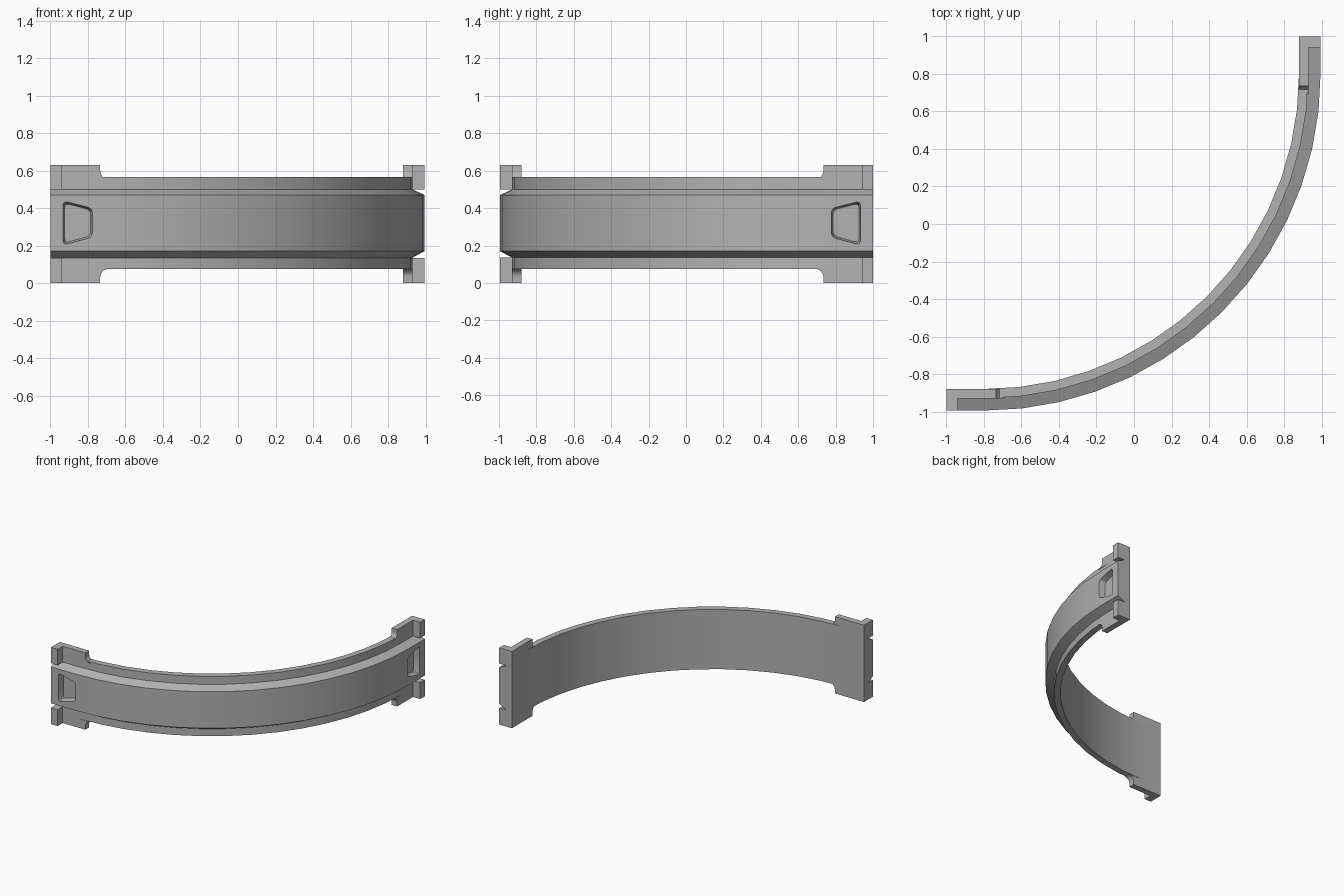
import bpy, bmesh, math
from mathutils import Vector

cube = bpy.data.objects.get("Cube")
if cube:
    bpy.data.objects.remove(cube, do_unlink=True)

grey = bpy.data.materials.new("plain grey")
grey.use_nodes = True
grey.diffuse_color = (0.45, 0.45, 0.45, 1)
grey.node_tree.nodes["Principled BSDF"].inputs["Base Color"].default_value = (0.45, 0.45, 0.45, 1)

R_IN, R_WALL, R_OUT = 1.68, 1.73, 1.795   # radii from the arc centre
C = 0.8                                   # arc centre is (-C, C)
Z_LOW, Z_HIGH, HEIGHT = 0.075, 0.565, 0.63
SEGMENTS = 14


def swap(p):
    """Mirror a point across the diagonal, from the right end to the left end."""
    return Vector((-p[1], -p[0], p[2]))


def loft(name, rings, mirrored=False, bevel=0):
    """Skin a row of equal closed rings and cap both ends."""
    bm = bmesh.new()
    rows = [[bm.verts.new(swap(p) if mirrored else p) for p in ring] for ring in rings]
    n = len(rows[0])
    for a, b in zip(rows, rows[1:]):
        for i in range(n):
            j = (i + 1) % n
            bm.faces.new((a[i], a[j], b[j], b[i]))
    bm.faces.new(rows[0])
    bm.faces.new(rows[-1])
    if bevel:
        edges = [bm.edges.get((a, b)) for a, b in zip(rows[0], rows[-1])]
        bmesh.ops.bevel(bm, geom=edges, offset=bevel, segments=3, profile=0.5, affect='EDGES')
    bmesh.ops.recalc_face_normals(bm, faces=bm.faces)
    mesh = bpy.data.meshes.new(name)
    bm.to_mesh(mesh)
    bm.free()
    mesh.materials.append(grey)
    obj = bpy.data.objects.new(name, mesh)
    bpy.context.collection.objects.link(obj)
    return obj


def prism(name, outline, y0, y1, mirrored):
    """Extrude an x-z outline along y."""
    return loft(name, [[(x, y, z) for x, z in outline] for y in (y0, y1)], mirrored)


# Curved wall with its raised, chamfered outer band
section = [(R_IN, Z_LOW), (R_WALL, Z_LOW), (R_WALL, 0.135), (R_OUT, 0.17),
           (R_OUT, 0.47), (R_WALL, 0.5), (R_WALL, Z_HIGH), (R_IN, Z_HIGH)]
rings = [[(-1, C - r, z) for r, z in section]]
for i in range(SEGMENTS + 1):
    a = math.pi / 2 * i / SEGMENTS
    rings.append([(-C + r * math.sin(a), C - r * math.cos(a), z) for r, z in section])
rings.append([(-C + r, 1, z) for r, z in section])
wall = loft("curved_wall", rings)
parts = [wall]

# Tabs with a concave fillet, corner blocks and pockets at both ends
FILLET = 0.045
for side, mirrored in (("right", False), ("left", True)):
    for level in ("lower", "upper"):
        def height(z):
            return z if level == "lower" else HEIGHT - z
        tab = [(-1, 0), (-0.735, 0), (-0.735, Z_LOW - FILLET)]
        for k in range(1, 7):
            a = math.pi / 2 * k / 6
            tab.append((-0.735 + FILLET * (1 - math.cos(a)), Z_LOW - FILLET * (1 - math.sin(a))))
        tab.append((-1, Z_LOW))
        parts.append(prism(f"{side}_{level}_tab", [(x, height(z)) for x, z in tab],
                           C - R_IN, C - R_WALL, mirrored))
        z0, z1 = (0, 0.135) if level == "lower" else (0.5, HEIGHT)
        block = [(-1, z0), (-0.94, z0), (-0.94, z1), (-1, z1)]
        parts.append(prism(f"{side}_{level}_block", block, C - R_WALL, C - R_OUT, mirrored))

    # Tapered pocket cut into the band
    mouth = [(-0.935, 0.2), (-0.775, 0.243), (-0.775, 0.4), (-0.935, 0.44)]
    floor = [(-0.924, 0.214), (-0.786, 0.253), (-0.786, 0.39), (-0.924, 0.426)]
    cutter = loft(f"{side}_pocket_cutter",
                  [[(x, -1.005, z) for x, z in mouth], [(x, -0.945, z) for x, z in floor]],
                  mirrored, bevel=0.022)
    cutter.hide_render = True
    cut = wall.modifiers.new("pocket", 'BOOLEAN')
    cut.operation, cut.solver, cut.object = 'DIFFERENCE', 'EXACT', cutter
    bpy.context.view_layer.objects.active = wall
    bpy.ops.object.modifier_apply(modifier=cut.name)
    bpy.data.objects.remove(cutter, do_unlink=True)

# Smooth the curve, keep the edges crisp
bpy.ops.object.select_all(action='DESELECT')
for obj in parts:
    obj.select_set(True)
bpy.context.view_layer.objects.active = wall
bpy.ops.object.shade_smooth_by_angle(angle=math.radians(20))
